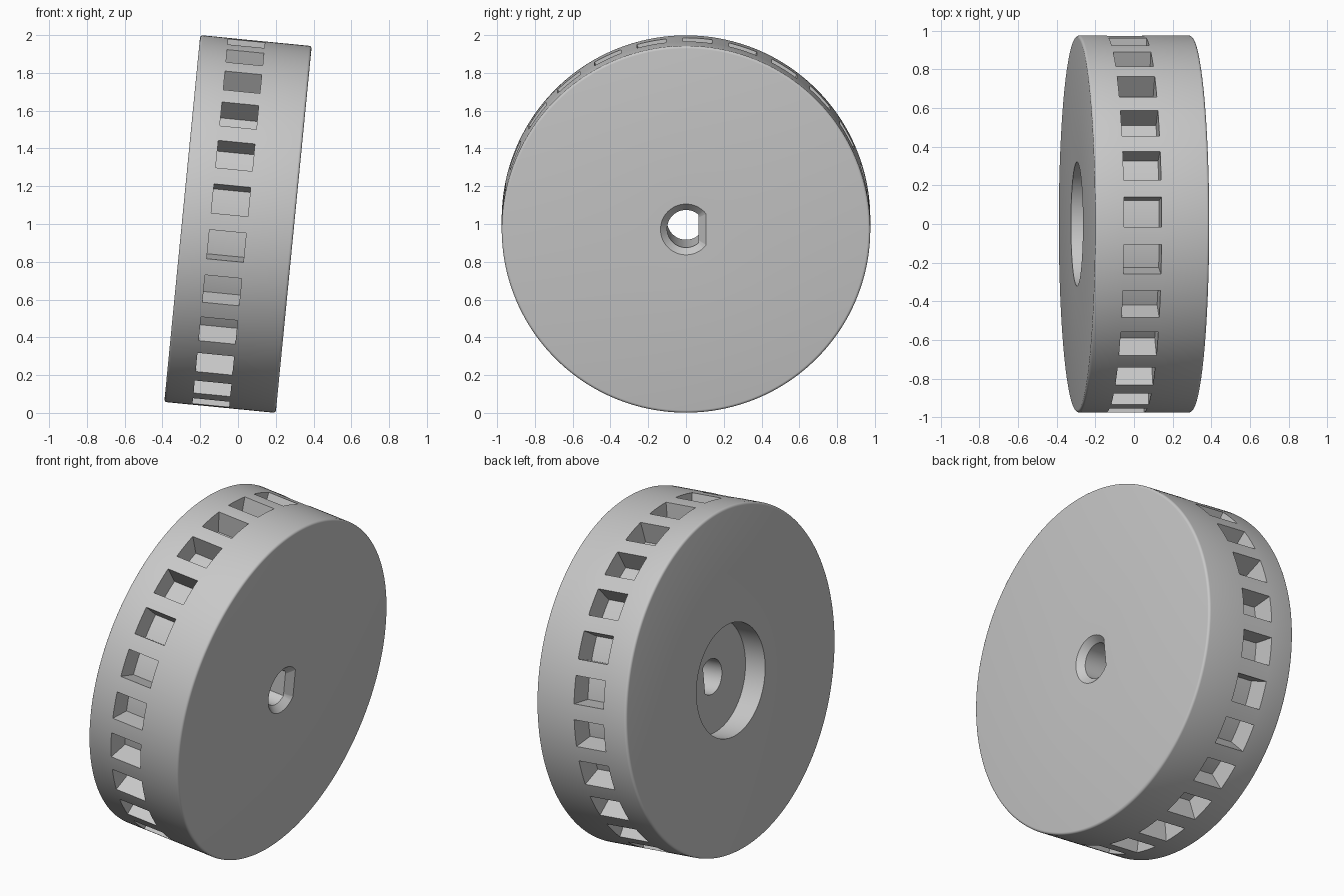
import bpy, bmesh
from math import sin, cos, pi, radians

cube = bpy.data.objects.get("Cube")
if cube:
    bpy.data.objects.remove(cube, do_unlink=True)

R, HALF = 0.9757, 0.2965          # wheel radius, half thickness
POCKETS, PITCH, OPEN = 25, 11, 7  # pockets, segments per pitch, segments per pocket
SEGS = POCKETS * PITCH
POCKET_DEPTH = 0.13
FILLET = 0.014


def fillet(side, steps=4):
    """Rounded rim corner, from the end face to the tread."""
    return [(side * (HALF - FILLET + FILLET * cos(a)), R - FILLET + FILLET * sin(a))
            for a in (i * pi / 2 / steps for i in range(steps + 1))]


# Closed profile (axial position, radius, flat limit of the shaft hole)
tread = fillet(-1) + [(-0.147, R), (0.048, R)] + fillet(1)[::-1]
profile = [(x, r, 9) for x, r in tread]
profile += [(HALF, 0.135, 0.107),            # countersunk D-shaped mouth
            (HALF - 0.036, 0.1, 0.067),      # D-shaped shaft hole
            (-HALF + 0.13, 0.1, 0.067),
            (-HALF + 0.13, 0.32, 9),         # round recess on the other face
            (-HALF, 0.32, 9)]

# Lathe the profile around x
bm = bmesh.new()
rings = []
for s in range(SEGS):
    a = 2 * pi * (s - OPEN / 2) / SEGS
    rings.append([bm.verts.new((x, min(r * cos(a), flat), r * sin(a)))
                  for x, r, flat in profile])
band = len(fillet(-1))
pocket_faces = []
for s in range(SEGS):
    here, there = rings[s], rings[(s + 1) % SEGS]
    for i in range(len(profile)):
        j = (i + 1) % len(profile)
        face = bm.faces.new((here[i], here[j], there[j], there[i]))
        if i == band and s % PITCH < OPEN:
            pocket_faces.append(face)
bmesh.ops.recalc_face_normals(bm, faces=bm.faces)

# Push the pockets in towards the axle
result = bmesh.ops.extrude_face_region(bm, geom=pocket_faces)
bmesh.ops.delete(bm, geom=[f for f in pocket_faces if f.is_valid], context='FACES')
shrink = (R - POCKET_DEPTH) / R
for v in result["geom"]:
    if isinstance(v, bmesh.types.BMVert):
        v.co.y *= shrink
        v.co.z *= shrink
bmesh.ops.recalc_face_normals(bm, faces=bm.faces)

mesh = bpy.data.meshes.new("slotted_wheel")
bm.to_mesh(mesh)
bm.free()

# Plain grey material
grey = bpy.data.materials.new("light_grey")
grey.use_nodes = True
colour = (0.58, 0.58, 0.58, 1)
grey.diffuse_color = colour
grey.node_tree.nodes["Principled BSDF"].inputs["Base Color"].default_value = colour
mesh.materials.append(grey)

# Leaning wheel
wheel = bpy.data.objects.new("slotted_wheel", mesh)
bpy.context.collection.objects.link(wheel)
wheel.location.z = 1
wheel.rotation_euler.y = radians(5.6)
bpy.ops.object.select_all(action='DESELECT')
wheel.select_set(True)
bpy.context.view_layer.objects.active = wheel
bpy.ops.object.shade_smooth_by_angle(angle=radians(30))
